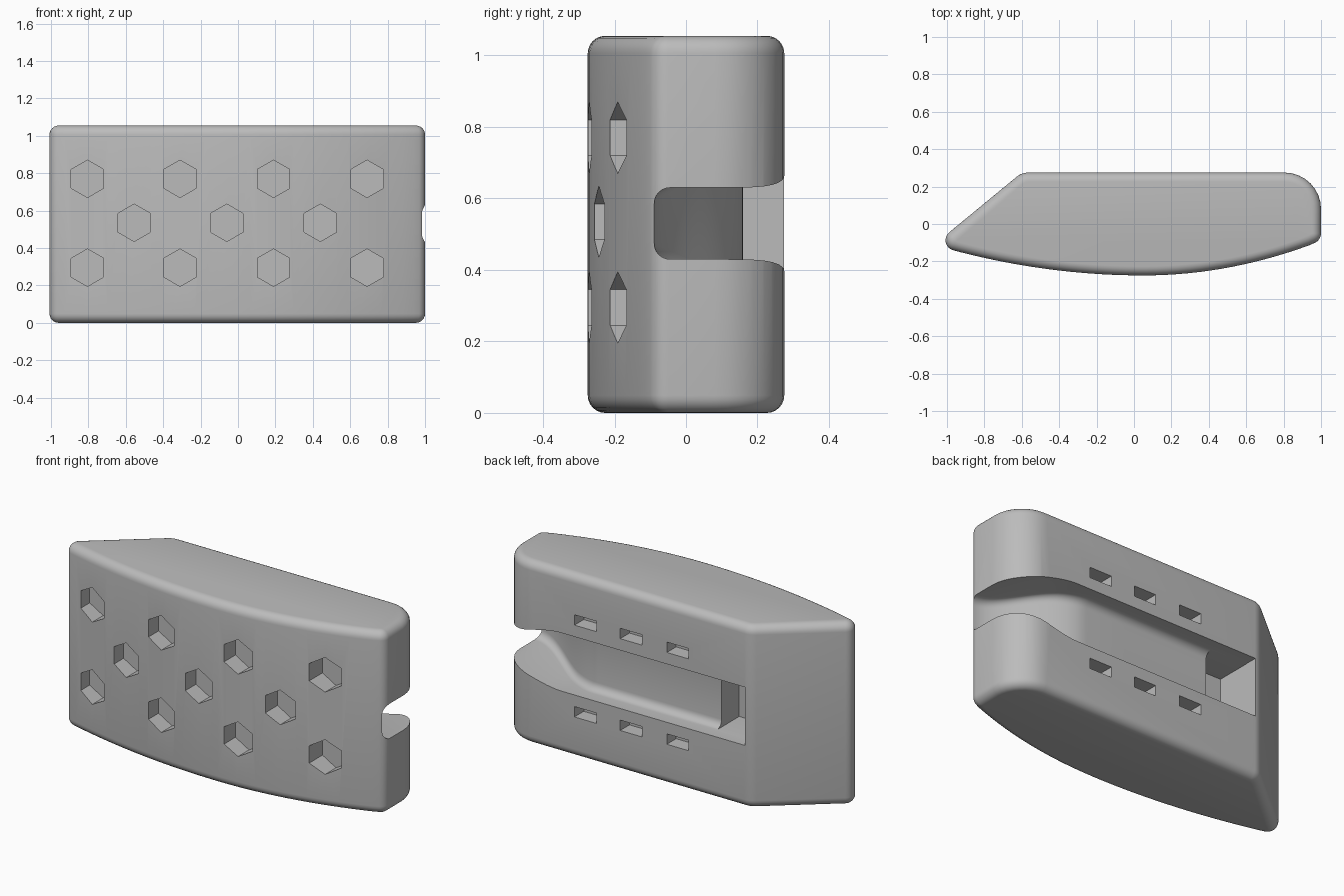
import bpy, bmesh, math
from mathutils import Vector

if "Cube" in bpy.data.objects:
    bpy.data.objects.remove(bpy.data.objects["Cube"])

H, MID, EDGE = 1.055, 0.53, 0.049


def make_object(name, bm):
    bmesh.ops.recalc_face_normals(bm, faces=bm.faces)
    mesh = bpy.data.meshes.new(name)
    bm.to_mesh(mesh)
    bm.free()
    ob = bpy.data.objects.new(name, mesh)
    bpy.context.collection.objects.link(ob)
    return ob


def loft(bm, rings):
    """Skin closed rings of equal length and cap both ends."""
    rows = [[bm.verts.new(p) for p in ring] for ring in rings]
    n = len(rows[0])
    for a, b in zip(rows, rows[1:]):
        for i in range(n):
            j = (i + 1) % n
            bm.faces.new((a[i], a[j], b[j], b[i]))
    bm.faces.new(rows[0])
    bm.faces.new(rows[-1])


def rounded(corners, steps=8):
    """Outline with (x, y, radius) corners turned into arcs."""
    out = []
    for i, (x, y, r) in enumerate(corners):
        p = Vector((x, y))
        if r == 0:
            out.append(p)
            continue
        a = (Vector(corners[i - 1][:2]) - p).normalized()
        b = (Vector(corners[(i + 1) % len(corners)][:2]) - p).normalized()
        half = a.angle(b) / 2
        center = p + (a + b).normalized() * r / math.sin(half)
        start = p + a * r / math.tan(half) - center
        end = p + b * r / math.tan(half) - center
        sweep = math.pi - 2 * half
        for k in range(steps + 1):
            t = k / steps
            v = (start * math.sin((1 - t) * sweep) + end * math.sin(t * sweep)) / math.sin(sweep)
            out.append(center + v)
    return out


def front_y(x):
    return -0.275 + (0.13 if x < 0.05 else 0.205) * (x - 0.05) ** 2


def smooth(a, b, x):
    t = min(1, max(0, (x - a) / (b - a)))
    return t * t * (3 - 2 * t)


# Body: bowed front, slanted left side, rounded back right corner
bow = [(-0.93 + 1.87 * i / 32, front_y(-0.93 + 1.87 * i / 32), 0) for i in range(33)]
outline = rounded([(-1.07, front_y(-1.07), 0.055)] + bow +
                  [(1, -0.085, 0.055), (1, 0.275, 0.195), (-0.6, 0.275, 0.1)])
count = len(outline)
normals = []
for i in range(count):
    d = (outline[(i + 1) % count] - outline[i - 1]).normalized()
    normals.append(Vector((d.y, -d.x)))


def body_ring(z, inset):
    return [(p.x - n.x * inset, p.y - n.y * inset, z) for p, n in zip(outline, normals)]


angles = [math.pi / 2 * k / 6 for k in range(7)]
lower = [(EDGE * (1 - math.sin(a)), EDGE * (1 - math.cos(math.pi / 2 - (math.pi / 2 - a)))) for a in angles]
lower = [(z, inset) for z, inset in reversed(lower)]
rings = [body_ring(z, i) for z, i in lower]
rings += [body_ring(H - z, i) for z, i in reversed(lower)]
bm = bmesh.new()
loft(bm, rings)
body = make_object("block_body", bm)


# Groove cutter: narrow mouth on the right, ramp up to a shallow floor
def groove_ring(x):
    half = 0.168 - 0.068 * smooth(0.6, 1.0, x)
    floor = 0.16 - 0.25 * smooth(0.45, 1.0, x)
    r = 0.045
    arc = [(floor + r * (1 - math.sin(a)), half - r * (1 - math.cos(a))) for a in angles]
    side = [(0.4, half)] + arc
    ring = [(x, y, MID + z) for y, z in side]
    return ring + [(x, y, MID - z) for y, z in reversed(side)]


bm = bmesh.new()
xs = [-0.57, 0.2] + [0.45 + 0.55 * i / 20 for i in range(21)] + [1.1]
loft(bm, [groove_ring(x) for x in xs])
groove = make_object("groove_cutter", bm)


def box(bm, x0, x1, y0, y1, z0, z1):
    loft(bm, [[(x0, y0, z), (x1, y0, z), (x1, y1, z), (x0, y1, z)] for z in (z0, z1)])


# Deeper pocket at the closed end of the groove
bm = bmesh.new()
box(bm, -0.57, -0.34, 0.0, 0.3, MID - 0.167, MID + 0.167)
pocket = make_object("end_pocket_cutter", bm)

# Hexagonal recesses in the front and small windows in the back
bm = bmesh.new()
hexes = [(x, z) for x in (-0.805, -0.31, 0.19, 0.69) for z in (0.295, 0.77)]
hexes += [(x, 0.535) for x in (-0.555, -0.06, 0.44)]
for cx, cz in hexes:
    ring = [(cx + 0.1 * math.sin(k * math.pi / 3), cz + 0.1 * math.cos(k * math.pi / 3)) for k in range(6)]
    loft(bm, [[(x, y, z) for x, z in ring] for y in (-0.4, front_y(cx) + 0.1)])
for cx in (0.45, 0.158, -0.14):
    for cz in (MID - 0.265, MID + 0.265):
        box(bm, cx - 0.07, cx + 0.07, 0.19, 0.3, cz - 0.03, cz + 0.03)
recesses = make_object("recess_cutter", bm)

# Cut everything out of the body
bpy.context.view_layer.objects.active = body
body.select_set(True)
for cutter in (groove, pocket, recesses):
    mod = body.modifiers.new(cutter.name, "BOOLEAN")
    mod.operation = "DIFFERENCE"
    mod.solver = "EXACT"
    mod.object = cutter
    bpy.ops.object.modifier_apply(modifier=mod.name)
for cutter in (groove, pocket, recesses):
    bpy.data.objects.remove(cutter)

gray = bpy.data.materials.new("light_gray")
gray.diffuse_color = (0.5, 0.5, 0.5, 1)
gray.use_nodes = True
gray.node_tree.nodes["Principled BSDF"].inputs["Base Color"].default_value = gray.diffuse_color
body.data.materials.clear()
body.data.materials.append(gray)
bpy.ops.object.shade_smooth_by_angle(angle=math.radians(30))
